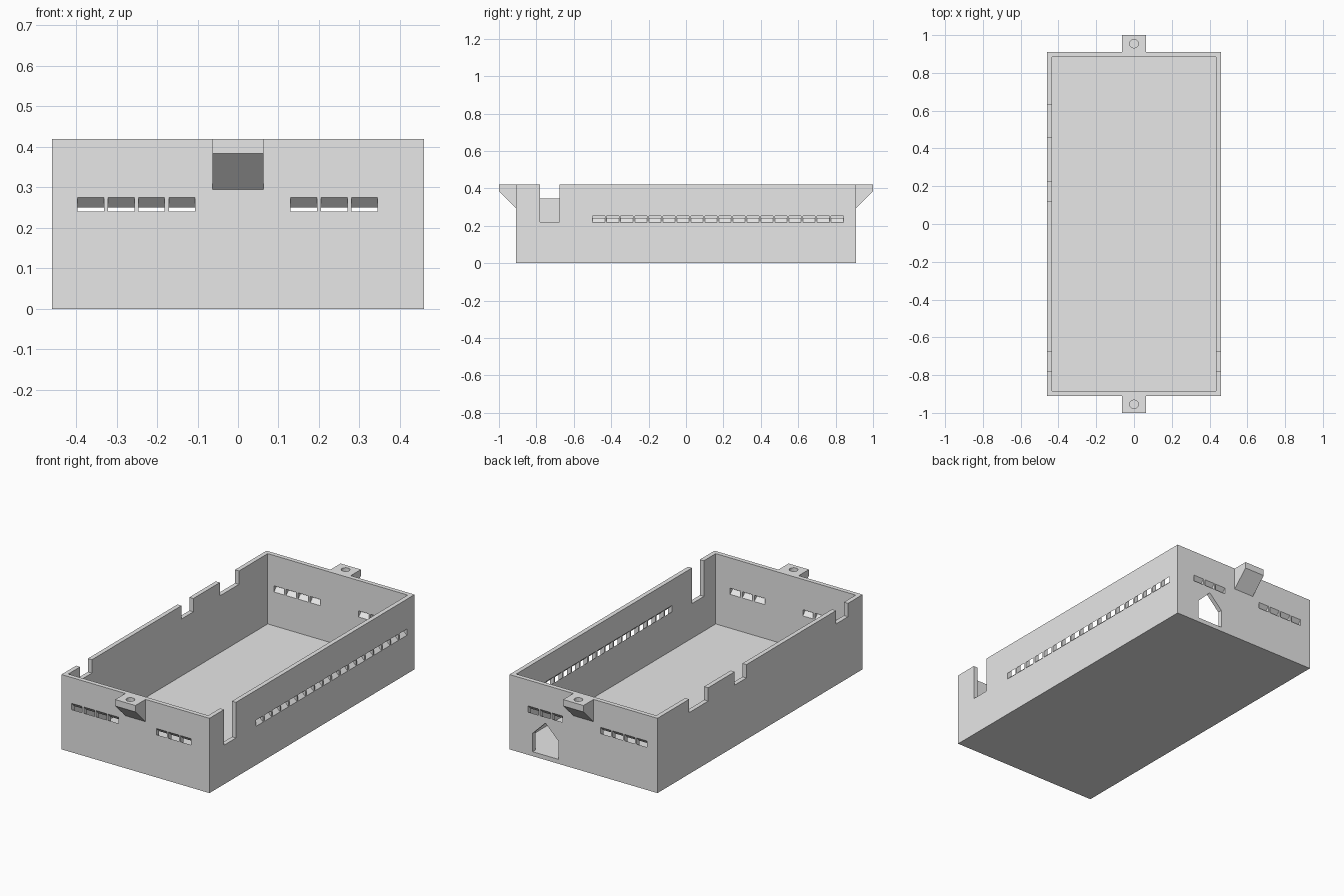
import bpy
import bmesh
from math import cos, sin, tau
from mathutils import Vector

cube = bpy.data.objects.get("Cube")
if cube:
    bpy.data.objects.remove(cube, do_unlink=True)

HX, HY, H = 0.46, 0.91, 0.42    # outer half width, half length, height
T = 0.025                       # wall and floor thickness
E = 0.004                       # cutter overshoot

grey = bpy.data.materials.new("plain grey")
grey.use_nodes = True
grey.diffuse_color = (0.8, 0.8, 0.8, 1)
grey.node_tree.nodes["Principled BSDF"].inputs["Base Color"].default_value = (0.8, 0.8, 0.8, 1)


def prism(bm, points, vec):
    """Extrude a flat outline along a vector."""
    face = bm.faces.new([bm.verts.new(p) for p in points])
    ext = bmesh.ops.extrude_face_region(bm, geom=[face])
    moved = [g for g in ext["geom"] if isinstance(g, bmesh.types.BMVert)]
    bmesh.ops.translate(bm, verts=moved, vec=Vector(vec))


def block(bm, x0, x1, y0, y1, z0, z1):
    prism(bm, [(x0, y0, z0), (x1, y0, z0), (x1, y1, z0), (x0, y1, z0)], (0, 0, z1 - z0))


def make(name, bm):
    bmesh.ops.recalc_face_normals(bm, faces=bm.faces[:])
    mesh = bpy.data.meshes.new(name)
    bm.to_mesh(mesh)
    bm.free()
    mesh.materials.append(grey)
    ob = bpy.data.objects.new(name, mesh)
    bpy.context.collection.objects.link(ob)
    return ob


def cut(ob, bm):
    """Subtract a set of prisms, then discard them."""
    cutter = make("cutter", bm)
    cutter.hide_render = True
    mod = ob.modifiers.new("cut", 'BOOLEAN')
    mod.operation = 'DIFFERENCE'
    mod.solver = 'EXACT'
    mod.object = cutter
    bpy.context.view_layer.objects.active = ob
    bpy.ops.object.modifier_apply(modifier=mod.name)
    bpy.data.objects.remove(cutter, do_unlink=True)


# Open tray
bm = bmesh.new()
block(bm, -HX, HX, -HY, HY, 0, H)
tray = make("tray", bm)
bm = bmesh.new()
block(bm, -HX + T, HX - T, -HY + T, HY - T, T, H + 0.1)
cut(tray, bm)

bm = bmesh.new()
SLOT_W, SLOT_H, PITCH = 0.065, 0.035, 0.075

# Slanted vents in both end walls, lower on the inside
for x in [-0.396 + PITCH * i for i in range(4)] + [0.13 + PITCH * i for i in range(3)]:
    for s in (-1, 1):
        out, inn = s * (HY + E), s * (HY - T - E)
        zo, zi = 0.24 + E, 0.24 - T - E
        prism(bm, [(x, out, zo), (x, out, zo + SLOT_H),
                   (x, inn, zi + SLOT_H), (x, inn, zi)], (SLOT_W, 0, 0))

# Long row of vents in the left wall, lower on the outside
for i in range(18):
    y = -0.499 + PITCH * i
    out, inn = HX + E, HX - T - E
    zo, zi = 0.217 - E, 0.217 + T + E
    prism(bm, [(out, y, zo), (out, y, zo + SLOT_H),
               (inn, y, zi + SLOT_H), (inn, y, zi)], (0, SLOT_W, 0))

# Rim notches: one deep on the left, three shallow on the right
block(bm, HX - T - E, HX + E, -0.78, -0.675, 0.22, H + 0.1)
for y0, y1 in ((-0.78, -0.675), (0.12, 0.225), (0.46, 0.63)):
    block(bm, -HX - E, -HX + T + E, y0, y1, 0.345, H + 0.1)

# Pointed cable opening in the back wall
y = HY - T - E
prism(bm, [(0.156, y, T), (0.316, y, T), (0.316, y, 0.128),
           (0.236, y, 0.207), (0.156, y, 0.128)], (0, T + 2 * E, 0))
cut(tray, bm)

# Screw lugs with sloped undersides and blind holes
for s, name in ((-1, "front_lug"), (1, "back_lug")):
    bm = bmesh.new()
    w = 0.063
    prism(bm, [(-w, s * HY, 0.295), (-w, s * HY, H), (-w, s, H), (-w, s, 0.384)],
          (2 * w, 0, 0))
    lug = make(name, bm)
    bm = bmesh.new()
    r, n = 0.023, 12
    prism(bm, [(r * cos(tau * i / n), s * 0.955 + r * sin(tau * i / n), 0.38)
               for i in range(n)], (0, 0, 0.1))
    cut(lug, bm)
